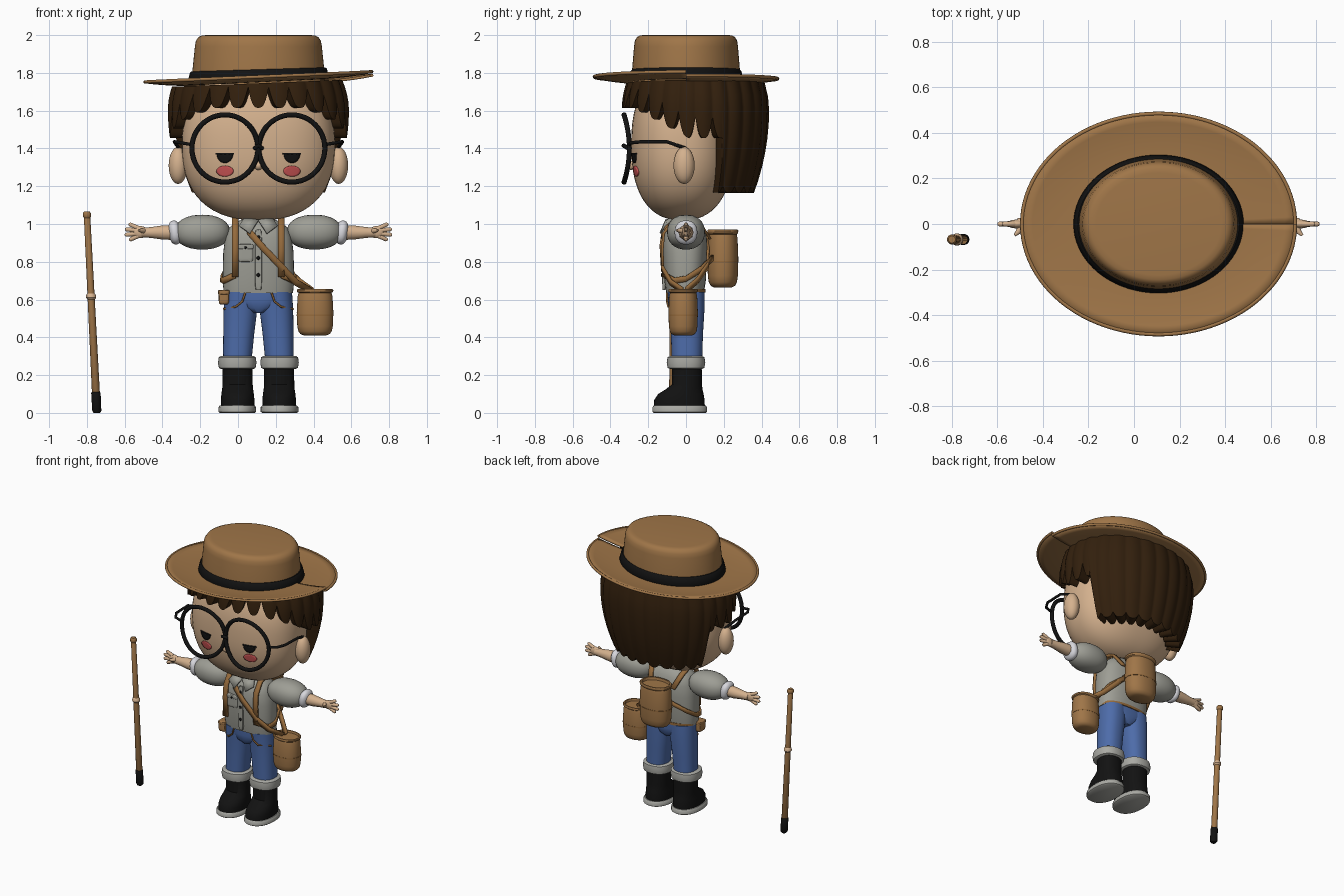
import bpy, bmesh
from math import sin, cos, pi
from mathutils import Vector, Euler

cube = bpy.data.objects.get("Cube")
if cube:
    bpy.data.objects.remove(cube, do_unlink=True)

CX = 0.108          # the figure stands beside its walking stick
SIDES = ((1, "left"), (-1, "right"))
made = []


def material(name, *rgb):
    m = bpy.data.materials.new(name)
    m.use_nodes = True
    m.diffuse_color = (*rgb, 1)
    m.node_tree.nodes["Principled BSDF"].inputs["Base Color"].default_value = (*rgb, 1)
    return m


TAN = material("tan", 0.35, 0.18, 0.065)
STRAP = material("strap brown", 0.30, 0.145, 0.045)
SKIN = material("skin", 0.66, 0.44, 0.27)
HAIR = material("dark brown hair", 0.032, 0.014, 0.004)
BLACK = material("black", 0.006, 0.006, 0.006)
SHIRT = material("shirt grey", 0.34, 0.34, 0.30)
JEANS = material("denim blue", 0.075, 0.15, 0.40)
CHEEK = material("cheek red", 0.60, 0.09, 0.09)
WHITE = material("white", 0.68, 0.68, 0.72)
CUFF = material("light grey", 0.40, 0.40, 0.37)


def finish(name, verts, faces, mat, thick=0):
    me = bpy.data.meshes.new(name)
    me.from_pydata([(x + CX, y, z) for x, y, z in verts], [], faces)
    bm = bmesh.new()
    bm.from_mesh(me)
    bmesh.ops.remove_doubles(bm, verts=bm.verts, dist=1e-5)
    bmesh.ops.recalc_face_normals(bm, faces=bm.faces)
    bm.to_mesh(me)
    bm.free()
    me.materials.append(mat)
    ob = bpy.data.objects.new(name, me)
    bpy.context.collection.objects.link(ob)
    if thick:
        mod = ob.modifiers.new("thickness", "SOLIDIFY")
        mod.thickness, mod.offset = thick, 0
    made.append(ob)
    return ob


def grid(name, nu, nv, f, mat, closed=True, cap=False, thick=0):
    """Surface sampled from f(u, v), optionally wrapped around u and capped."""
    n = nu if closed else nu + 1
    verts = [f(j / nu, i / nv) for i in range(nv + 1) for j in range(n)]
    faces = [(i * n + j, i * n + (j + 1) % n, (i + 1) * n + (j + 1) % n, (i + 1) * n + j)
             for i in range(nv) for j in range(nu)]
    if cap:
        faces += [tuple(range(n)), tuple(range(nv * n, nv * n + n))]
    return finish(name, verts, faces, mat, thick)


def power(c, p):
    return abs(c) ** (2 / p) * (1 if c > 0 else -1)


def loft(name, rows, mat, p=2, slope=0, n=40):
    """Stacked rounded sections: z, centre x, centre y, radius x, radius y."""
    def f(u, v):
        z, x, y, rx, ry = rows[round(v * (len(rows) - 1))]
        dx = rx * power(cos(2 * pi * u), p)
        return x + dx, y + ry * power(sin(2 * pi * u), p), z + slope * dx
    return grid(name, n, len(rows) - 1, f, mat, cap=True)


def ball(name, centre, radii, mat, p=2, rot=(0, 0, 0), n=32):
    turn = Euler(rot).to_matrix()

    def f(u, v):
        d = Vector((sin(pi * v) * cos(2 * pi * u), sin(pi * v) * sin(2 * pi * u), cos(pi * v)))
        d *= sum(abs(c) ** p for c in d) ** (-1 / p)
        return Vector(centre) + turn @ Vector([a * b for a, b in zip(d, radii)])
    return grid(name, n, n // 2, f, mat)


def tube(name, pts, radii, mat, cyclic=False):
    cu = bpy.data.curves.new(name, "CURVE")
    cu.dimensions, cu.bevel_depth, cu.bevel_resolution = "3D", 1, 3
    cu.use_fill_caps = True
    sp = cu.splines.new("POLY")
    sp.points.add(len(pts) - 1)
    sp.use_cyclic_u = cyclic
    for i, (q, (x, y, z)) in enumerate(zip(sp.points, pts)):
        q.co = (x + CX, y, z, 1)
        q.radius = radii[i] if isinstance(radii, tuple) else radii
    sp.use_smooth = True
    cu.materials.append(mat)
    ob = bpy.data.objects.new(name, cu)
    bpy.context.collection.objects.link(ob)
    return ob


def strap(name, pts, across):
    half = Vector(across)
    return grid(name, 1, len(pts) - 1,
                lambda u, v: Vector(pts[round(v * (len(pts) - 1))]) + half * (2 * u - 1),
                STRAP, closed=False, thick=0.014)


# Head, ears, nose
HP, HA, HB, HC = 2.4, 0.405, 0.27, 0.40
HEAD = (0, -0.02, 1.42)
ball("head", HEAD, (HA, HB, HC), SKIN, HP, n=64)
ball("nose", (0, -0.29, 1.31), (0.024, 0.024, 0.024), SKIN)
loft("neck", [(0.98, 0, 0, 0.07, 0.06), (1.08, 0, 0, 0.07, 0.06)], SKIN)


def face_y(x, z):
    rest = 1 - abs(x / HA) ** HP - abs((z - HEAD[2]) / HC) ** HP
    return HEAD[1] - HB * rest ** (1 / HP)


def face_patch(name, x, z, rx, rz, mat, start, sweep):
    def f(u, v):
        px = x + rx * v * cos(start + sweep * u)
        pz = z + rz * v * sin(start + sweep * u)
        return px, face_y(px, pz) - 0.003, pz
    grid(name, 28, 4, f, mat, closed=False, thick=0.008)


for s, side in SIDES:
    ball(side + "_ear", (s * 0.425, -0.01, 1.31), (0.05, 0.056, 0.098), SKIN)
    ex = s * 0.177
    face_patch(side + "_eye", ex, 1.37, 0.042, 0.047, BLACK, pi, pi)
    face_patch(side + "_cheek", ex, 1.28, 0.045, 0.028, CHEEK, 0, 2 * pi)
    tube(side + "_eyelid", [(ex + d, face_y(ex + d, 1.372) - 0.003, 1.372) for d in (-0.048, 0, 0.048)],
         0.005, BLACK)
    # Glasses
    ring = [2 * pi * k / 48 for k in range(48)]
    tube(side + "_lens_rim", [(ex + 0.175 * cos(t), -0.30 - 0.028 * sin(t) ** 2, 1.40 + 0.178 * sin(t))
                              for t in ring], 0.0135, BLACK, True)
    tube(side + "_glasses_arm", [(s * 0.35, -0.30, 1.42), (s * 0.41, -0.29, 1.43), (s * 0.44, -0.24, 1.435),
                                 (s * 0.445, -0.1, 1.435), (s * 0.42, 0, 1.40)], 0.009, BLACK)
tube("glasses_bridge", [(-0.02, -0.305, 1.40), (0, -0.33, 1.415), (0.02, -0.305, 1.40)], 0.011, BLACK)


# Hair: scalloped locks, short in front and long behind
def hair(u, v):
    t = 2 * pi * u
    s, lock = sin(t), abs(sin(13 * t))
    if s > 0.38:
        low, notch = 1.165, 0.035
    else:
        low, notch = 1.455 + 0.16 * min(1, max(0, (-s - 0.1) / 0.75)), 0.11
    low += notch * (1 - lock) ** 1.5
    top = 1.745 + 0.018 * cos(t)
    k = min(1, v / 0.8)
    z = top + (low - top) * k
    size = 1 - 0.08 * ((z - 1.6) / 0.17) ** 2 if z > 1.6 else 1 - 0.2 * ((1.6 - z) / 0.43) ** 2
    size *= 0.975 + 0.025 * lock
    if v > 0.81:
        size -= 0.22
        z += (1.7 - low) * (v > 0.95)
    return 0.482 * size * cos(t), 0.05 + 0.39 * size * s, z


grid("hair", 312, 10, hair, HAIR)


# Hat: overlapping tilted brim, crown and band
def brim(u, v):
    t = 2 * pi * u
    x, y = (0.33 + 0.27 * v) * cos(t), (0.27 + 0.215 * v) * sin(t)
    return x, y, 1.752 + 0.0375 * x + 0.022 * v * v + 0.02 * (u - 0.5)


grid("hat_brim", 96, 6, brim, TAN, closed=False, thick=0.014)
tube("hat_brim_edge", [brim(k / 96, 1) for k in range(97)], 0.009, TAN)
loft("hat_crown", [(z, 0, 0, 0.352 * k, 0.288 * k) for z, k in
                   ((1.74, 1), (1.82, 0.99), (1.94, 0.955), (1.97, 0.94), (1.99, 0.9), (1.998, 0.85), (2, 0.78))],
     TAN, n=72)
loft("hat_band", [(z, 0, 0, rx, rx - 0.07) for z, rx in ((1.755, 0.37), (1.765, 0.374), (1.81, 0.363), (1.818, 0.355))],
     BLACK, slope=0.03, n=72)

# Shirt
loft("shirt", [(0.635, 0, -0.005, 0.183, 0.1), (0.70, 0, -0.005, 0.19, 0.11), (0.85, 0, -0.005, 0.186, 0.117),
               (0.93, 0, -0.005, 0.176, 0.115), (0.98, 0, -0.003, 0.155, 0.1), (1.01, 0, 0, 0.12, 0.08),
               (1.03, 0, 0, 0.07, 0.06)], SHIRT, 2.5)
ball("shirt_pocket", (-0.068, -0.114, 0.845), (0.04, 0.012, 0.045), SHIRT, 8)
ball("pocket_flap", (-0.068, -0.118, 0.88), (0.043, 0.014, 0.013), SHIRT, 6)
ball("shirt_placket", (0, -0.117, 0.81), (0.018, 0.009, 0.16), SHIRT, 8)
for i, z in enumerate((0.93, 0.82, 0.73)):
    ball("shirt_button_%d" % (i + 1), (0, -0.127, z), (0.01, 0.006, 0.01), BLACK, n=12)
ball("pocket_button", (-0.068, -0.132, 0.875), (0.007, 0.005, 0.007), BLACK, n=12)

for s, side in SIDES:
    finish(side + "_collar", [(0, -0.105, 1.02), (s * 0.045, -0.135, 0.95), (s * 0.10, -0.115, 0.99),
                              (s * 0.075, -0.07, 1.03)], [(0, 1, 2, 3)], SHIRT, 0.012)
    # Arms and hands
    ball(side + "_sleeve", (s * 0.297, 0, 0.957), (0.147, 0.1, 0.092), SHIRT, 2.2)
    ball(side + "_sleeve_cuff", (s * 0.442, 0, 0.955), (0.034, 0.06, 0.064), WHITE, 2.3, (0, s * 0.15, 0))
    tube(side + "_forearm", [(s * x, 0, 0.955) for x in (0.43, 0.50, 0.57, 0.62)],
         (0.041, 0.04, 0.03, 0.026), SKIN)
    ball(side + "_palm", (s * 0.625, 0, 0.957), (0.042, 0.019, 0.032), SKIN)
    for i, (x, y, z) in enumerate(((0.688, 0, 0.998), (0.707, 0, 0.972), (0.708, 0, 0.943), (0.685, 0, 0.918))):
        root = (s * 0.635, 0, 0.957 + 0.5 * (z - 0.957))
        tube("%s_finger_%d" % (side, i + 1), [root, (s * (x - 0.008), y, z), (s * x, y, z)],
             (0.013, 0.011, 0.005), SKIN)
    tube(side + "_thumb", [(s * 0.60, 0, 0.96), (s * 0.617, -0.035, 0.965), (s * 0.632, -0.05, 0.967)],
         (0.015, 0.012, 0.006), SKIN)
    # Legs, trouser cuffs and boots
    loft(side + "_trouser_leg", [(0.27, s * 0.112, 0.005, 0.075, 0.08), (0.42, s * 0.104, 0.005, 0.082, 0.085),
                                 (0.55, s * 0.095, 0.005, 0.089, 0.093), (0.64, s * 0.09, 0, 0.088, 0.097)], JEANS, 2.3)
    tube(side + "_pocket_seam", [(s * 0.07, -0.101, 0.635), (s * 0.085, -0.1, 0.59), (s * 0.12, -0.094, 0.562),
                                 (s * 0.184, -0.03, 0.55)], 0.0055, STRAP)
    loft(side + "_trouser_cuff", [(z, s * 0.112, 0, r, r) for z, r in
                                  ((0.232, 0.085), (0.238, 0.097), (0.265, 0.102), (0.294, 0.098), (0.302, 0.085))],
         CUFF, 2.3)
    loft(side + "_boot", [(0.03, s * 0.11, -0.035, 0.088, 0.135), (0.07, s * 0.11, -0.035, 0.089, 0.133),
                          (0.10, s * 0.11, -0.027, 0.086, 0.12), (0.125, s * 0.11, -0.01, 0.082, 0.097),
                          (0.15, s * 0.11, 0.005, 0.08, 0.08), (0.25, s * 0.11, 0.005, 0.079, 0.078)], BLACK, 2.2)
    loft(side + "_boot_sole", [(z, s * 0.112, -0.033, r, r + 0.045) for z, r in
                               ((0, 0.092), (0.006, 0.1), (0.03, 0.1), (0.038, 0.093))], CUFF, 2.2)
    # Backpack straps
    sx = s * 0.122
    strap(side + "_shoulder_strap", [(sx, -0.12, 0.72), (sx, -0.126, 0.86), (sx, -0.118, 0.95), (sx, -0.07, 1.02),
                                     (sx, 0, 1.035), (sx, 0.07, 1.01), (s * 0.09, 0.13, 0.92)], (0.017, 0, 0))
    strap(side + "_lower_strap", [(sx, -0.115, 0.73), (s * 0.185, -0.06, 0.70), (s * 0.195, 0, 0.71),
                                  (s * 0.17, 0.08, 0.76), (s * 0.09, 0.14, 0.82)], (0, 0, 0.016))

# Hips, belt and pouch
loft("trouser_hips", [(0.53, 0, 0, 0.035, 0.07), (0.555, 0, 0, 0.1, 0.09), (0.60, 0, 0, 0.178, 0.097),
                      (0.655, 0, 0, 0.178, 0.097)], JEANS, 2.4)
loft("belt", [(0.638, 0, 0, 0.183, 0.103), (0.656, 0, 0, 0.183, 0.103)], STRAP, 2.4)
ball("belt_pouch", (-0.183, -0.05, 0.61), (0.027, 0.036, 0.036), TAN, 6)
ball("belt_pouch_flap", (-0.183, -0.05, 0.638), (0.03, 0.039, 0.013), TAN, 6)


# Barrel shaped bags with open rims
def barrel(name, x, y, low, high, rx, ry):
    h = high - low
    shape = ((0, 0.6), (0.03, 0.8), (0.09, 0.91), (0.2, 0.97), (0.5, 1), (0.85, 0.95), (0.92, 0.9),
             (0.94, 0.98), (0.98, 1), (1, 0.96), (1, 0.86), (0.94, 0.82))
    loft(name, [(low + h * k, x, y, rx * r, ry * r) for k, r in shape], TAN, 2.2)
    seam = low + 0.44 * h
    loft(name + "_seam", [(seam + d, x, y, rx * 1.012, ry * 1.012) for d in (-0.004, 0.004)], STRAP, 2.2)


barrel("side_bag", 0.3, -0.015, 0.41, 0.655, 0.097, 0.078)
barrel("backpack", 0, 0.195, 0.665, 0.97, 0.115, 0.082)
strap("side_bag_strap_front", [(-0.06, -0.07, 1.02), (-0.045, -0.122, 0.955), (0.02, -0.132, 0.88),
                               (0.13, -0.125, 0.765), (0.2, -0.08, 0.69), (0.27, -0.02, 0.65)], (0.011, 0, 0.013))
strap("side_bag_strap_back", [(-0.06, -0.07, 1.02), (-0.05, 0.05, 1.02), (0, 0.118, 0.91),
                              (0.13, 0.115, 0.78), (0.21, 0.06, 0.70), (0.28, 0, 0.65)], (0.011, 0, 0.013))


# Walking stick
def stick(name, z0, z1, r0, r1, mat):
    loft(name, [(z, -0.855 - 0.05 * z, -0.068, r, r) for z, r in
                ((z0, r0 * 0.7), (z0 + 0.01, r0), (z1 - 0.01, r1), (z1, r1 * 0.7))], mat, n=20)


stick("stick_shaft", 0.09, 1.06, 0.021, 0.017, TAN)
stick("stick_tip", 0, 0.115, 0.024, 0.025, BLACK)
stick("stick_joint", 0.6, 0.635, 0.027, 0.025, SKIN)
stick("stick_top", 1.03, 1.066, 0.022, 0.022, TAN)

# Smooth shading with sharp edges kept
bpy.ops.object.select_all(action="DESELECT")
for ob in made:
    ob.select_set(True)
bpy.context.view_layer.objects.active = made[0]
bpy.ops.object.shade_smooth_by_angle(angle=0.75)
